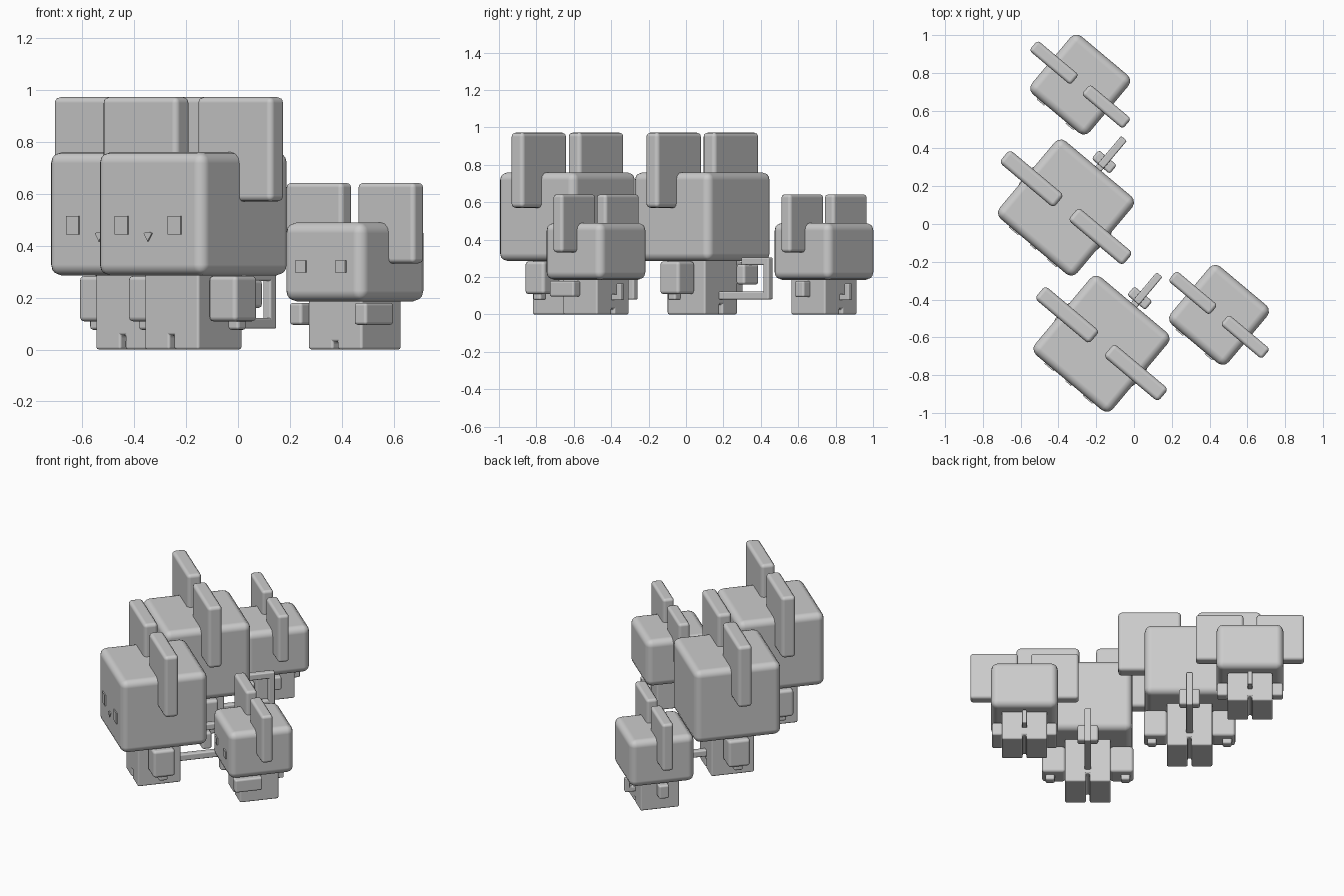
import bpy, bmesh, math
from mathutils import Matrix, Vector

if "Cube" in bpy.data.objects:
    bpy.data.objects.remove(bpy.data.objects["Cube"])

TURN = math.radians(-40)      # every animal faces front-left

grey = bpy.data.materials.new("plain grey")
grey.diffuse_color = (0.6, 0.6, 0.6, 1)
grey.use_nodes = True
grey.node_tree.nodes["Principled BSDF"].inputs["Base Color"].default_value = grey.diffuse_color


def finish(name, bm, origin, bevel, segments=3):
    """Turn a bmesh in animal space into a placed, softly bevelled object."""
    bmesh.ops.recalc_face_normals(bm, faces=bm.faces)
    for f in bm.faces:
        f.smooth = bevel > 0
    me = bpy.data.meshes.new(name)
    bm.to_mesh(me)
    bm.free()
    me.materials.append(grey)
    ob = bpy.data.objects.new(name, me)
    bpy.context.collection.objects.link(ob)
    ob.location = (origin[0], origin[1], 0)
    ob.rotation_euler[2] = TURN
    if bevel:
        m = ob.modifiers.new("soft edges", 'BEVEL')
        m.width, m.segments = bevel, segments
        m.harden_normals = True
    return ob


def box(name, origin, x, y, z, bevel):
    """Box from (min, max) ranges on each local axis."""
    bm = bmesh.new()
    size = [r[1] - r[0] for r in (x, y, z)]
    mid = [(r[0] + r[1]) / 2 for r in (x, y, z)]
    bmesh.ops.create_cube(bm, size=1, matrix=Matrix.Translation(mid) @ Matrix.Diagonal((*size, 1)))
    return finish(name, bm, origin, bevel)


def prism(name, origin, profile, y, bevel):
    """Front outline (x, z) extruded along local y."""
    bm = bmesh.new()
    face = bm.faces.new([bm.verts.new((px, y[0], pz)) for px, pz in profile])
    out = bmesh.ops.extrude_face_region(bm, geom=[face])
    bmesh.ops.translate(bm, vec=Vector((0, y[1] - y[0], 0)),
                        verts=[v for v in out["geom"] if isinstance(v, bmesh.types.BMVert)])
    return finish(name, bm, origin, bevel)


def mid(c, s):
    return (c - s / 2, c + s / 2)


def body(o, w, d, top, slit):
    # torso and legs in one outline, with a narrow slit between the legs
    h, g = w / 2, 0.011
    prism("body", o, [(-h, 0), (-g, 0), (-g, slit), (g, slit), (g, 0), (h, 0), (h, top), (-h, top)],
          mid(0, d), 0.01)


def big_animal(o):
    body(o, 0.272, 0.265, 0.31, 0.055)
    box("head", o, mid(0, 0.536), mid(0, 0.536), (0.285, 0.76), 0.042)
    for s in (-1, 1):
        box("ear", o, mid(s * 0.238, 0.376), mid(0, 0.088), (0.57, 0.972), 0.022)
        box("arm", o, mid(s * 0.203, 0.14), mid(-0.005, 0.135), (0.108, 0.284), 0.018)
        box("hand", o, mid(s * 0.225, 0.055), mid(-0.005, 0.055), (0.076, 0.12), 0.012)
        box("eye", o, mid(s * 0.133, 0.064), (-0.275, -0.26), (0.444, 0.514), 0)
    # small pointed nose
    prism("nose", o, [(-0.02, 0.447), (-0.01, 0.452), (0.01, 0.452), (0.02, 0.447), (0, 0.417)],
          (-0.275, -0.26), 0)
    # hooked tail: out, up, forward again, ending in a tuft
    t = mid(0, 0.04)
    box("tail_base", o, t, (0.12, 0.478), (0.08, 0.122), 0.008)
    box("tail_upright", o, t, (0.438, 0.478), (0.08, 0.305), 0.008)
    box("tail_top", o, t, (0.285, 0.478), (0.264, 0.305), 0.008)
    box("tail_tuft", o, mid(0, 0.125), mid(0.315, 0.06), (0.16, 0.268), 0.014)


def small_animal(o, arms_forward):
    body(o, 0.27, 0.24, 0.21, 0.03)
    box("head", o, mid(0, 0.4), mid(0, 0.4), (0.185, 0.49), 0.042)
    for s in (-1, 1):
        box("ear", o, mid(s * 0.181, 0.285), mid(0, 0.07), (0.332, 0.642), 0.018)
        if arms_forward:
            box("arm", o, mid(s * 0.163, 0.062), mid(-0.08, 0.17), (0.095, 0.18), 0.012)
        else:
            box("arm", o, mid(s * 0.165, 0.064), mid(-0.01, 0.064), (0.092, 0.18), 0.012)
        box("eye", o, mid(s * 0.1, 0.052), (-0.208, -0.19), (0.297, 0.342), 0)
    # short upturned tail
    t = mid(0, 0.03)
    box("tail_base", o, t, (0.1, 0.183), (0.076, 0.108), 0.006)
    box("tail_upright", o, t, (0.153, 0.183), (0.076, 0.166), 0.006)


big_animal((-0.36, 0.087))
big_animal((-0.172, -0.634))
small_animal((-0.285, 0.738), False)
small_animal((0.45, -0.481), True)
